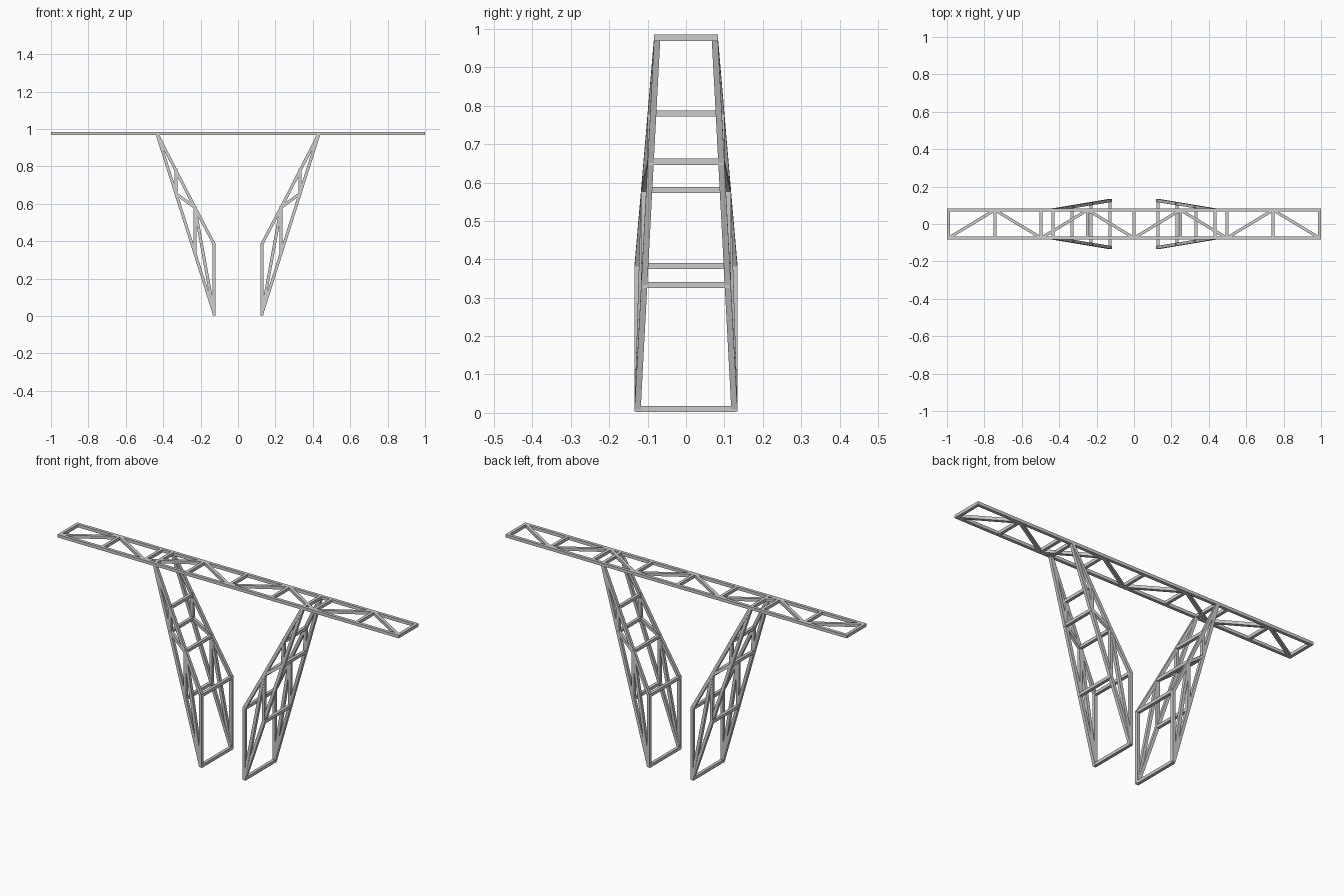
import bpy, bmesh
from mathutils import Vector, Matrix

if "Cube" in bpy.data.objects:
    bpy.data.objects.remove(bpy.data.objects["Cube"])

T = 0.016      # strut thickness
TOP = 0.977    # deck centre height


def strut(bm, a, b, ref, ext=0.004):
    """Square bar from a to b; one pair of sides is kept facing ref."""
    a, b = Vector(a), Vector(b)
    d = (b - a).normalized()
    a, b = a - d * ext, b + d * ext
    u = Vector(ref).cross(d).normalized()
    v = d.cross(u)
    m = Matrix((u * T, v * T, d * (b - a).length)).transposed().to_4x4()
    m.translation = (a + b) / 2
    bmesh.ops.create_cube(bm, size=1, matrix=m)


def finish(bm, name):
    bmesh.ops.recalc_face_normals(bm, faces=bm.faces)
    mesh = bpy.data.meshes.new(name)
    bm.to_mesh(mesh)
    bm.free()
    ob = bpy.data.objects.new(name, mesh)
    bpy.context.collection.objects.link(ob)


Y, Z = (0, 1, 0), (0, 0, 1)

# Deck rails, rungs and zigzag bracing
W, L = 0.075, 0.992
bm = bmesh.new()
for s in (-1, 1):
    strut(bm, (-L, s * W, TOP), (L, s * W, TOP), Z, 0.008)
finish(bm, "deck_rails")

bm = bmesh.new()
xs = [-L + i * L / 4 for i in range(9)]
for x in xs:
    strut(bm, (x, -W, TOP), (x, W, TOP), Z)
finish(bm, "deck_rungs")

bm = bmesh.new()
for i in range(8):
    s = -1 if i % 2 == 0 else 1
    strut(bm, (xs[i], s * W, TOP), (xs[i + 1], -s * W, TOP), Z, 0)
finish(bm, "deck_bracing")

# Leg truss nodes in the x-z plane
foot, top = (0.127, 0.010), (0.434, TOP)
low_in, mid_in, high_in = (0.127, 0.383), (0.231, 0.581), (0.332, 0.780)
low_out, high_out = (0.230, 0.333), (0.331, 0.654)
chords = [(foot, top), (foot, low_in), (low_in, mid_in), (mid_in, top)]
webs = [(high_in, high_out), (high_out, mid_in), (mid_in, low_out), (mid_in, foot)]
rungs = [foot, low_in, mid_in, high_in, low_out, high_out, top]


def node(p, sx, sy):
    """Place a truss node; the frames narrow toward the deck."""
    y = 0.126 - (p[0] - 0.127) * (0.126 - W) / (0.434 - 0.127)
    return (sx * p[0], sy * y, p[1])


for sx, side in ((-1, "left"), (1, "right")):
    # Side frames
    bm = bmesh.new()
    for sy in (-1, 1):
        for a, b in chords:
            strut(bm, node(a, sx, sy), node(b, sx, sy), Y)
        for a, b in webs:
            strut(bm, node(a, sx, sy), node(b, sx, sy), Y, 0)
    finish(bm, side + "_leg_frames")
    # Cross rungs
    bm = bmesh.new()
    for p in rungs:
        strut(bm, node(p, sx, -1), node(p, sx, 1), Z)
    finish(bm, side + "_leg_rungs")
